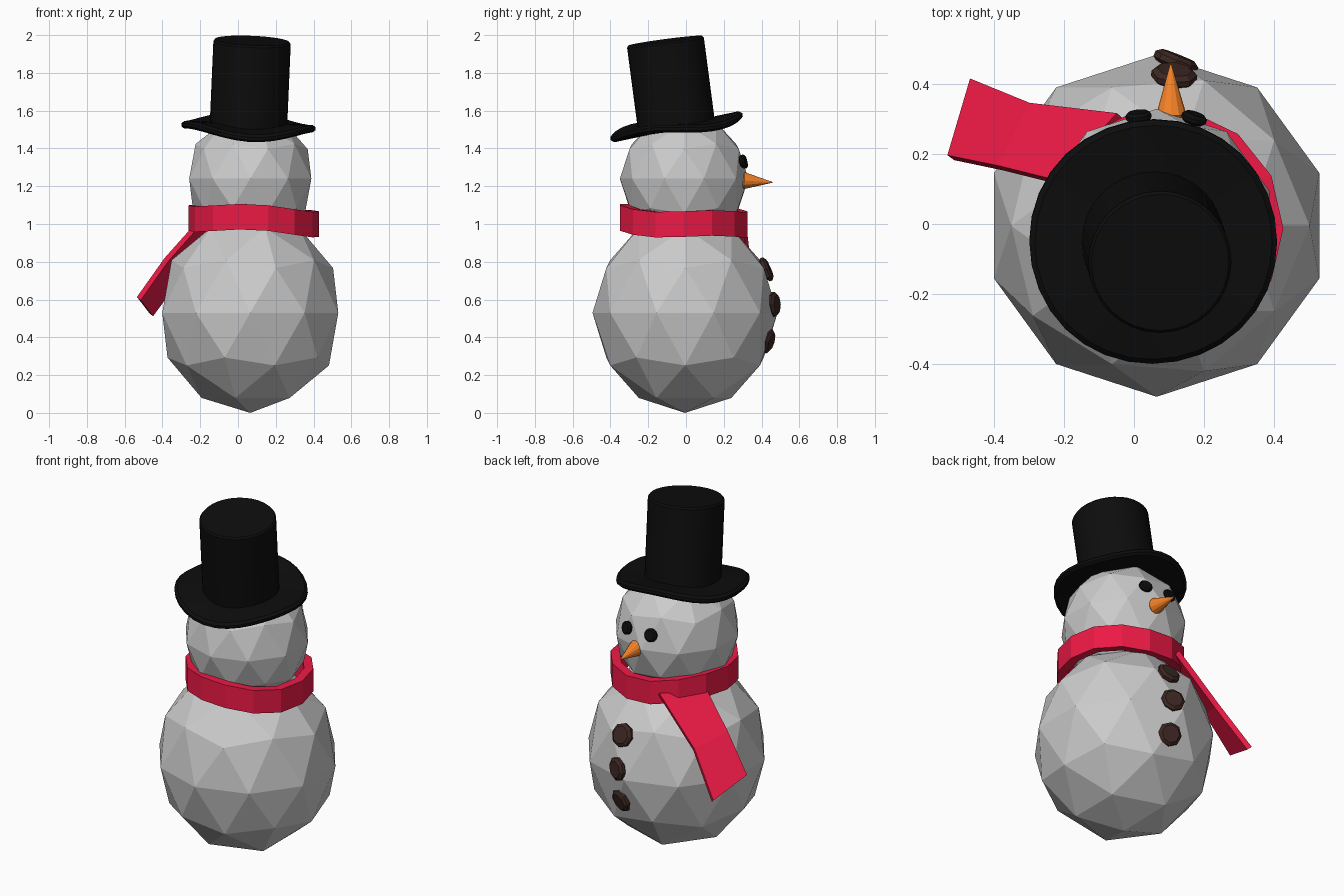
import bpy
from math import sin, cos, pi, radians
from mathutils import Vector, Euler

if "Cube" in bpy.data.objects:
    bpy.data.objects.remove(bpy.data.objects["Cube"])


def material(name, rgb):
    m = bpy.data.materials.new(name)
    m.diffuse_color = (*rgb, 1)
    m.use_nodes = True
    m.node_tree.nodes["Principled BSDF"].inputs["Base Color"].default_value = m.diffuse_color
    return m


RED = material("red_wool", (0.85, 0.01, 0.06))
BLACK = material("black_felt", (0.004, 0.004, 0.004))
ORANGE = material("orange", (0.9, 0.22, 0.02))
BROWN = material("brown", (0.045, 0.02, 0.016))


def mesh(name, verts, faces, mat):
    me = bpy.data.meshes.new(name)
    me.from_pydata(verts, [], faces)
    me.materials.append(mat)
    ob = bpy.data.objects.new(name, me)
    bpy.context.collection.objects.link(ob)
    return ob


def ball(name, loc, scale):
    bpy.ops.mesh.primitive_ico_sphere_add(subdivisions=2, radius=1, location=loc)
    ob = bpy.context.object
    ob.name = name
    ob.scale = scale


def lathe(name, profile, n, mat, lift=lambda r, a: 0, ring=False):
    """Spin (radius, z) points round z; ring=True joins last point to first."""
    verts, faces = [], []
    for r, z in profile:
        for i in range(n):
            a = 2 * pi * i / n
            verts.append((r * cos(a), r * sin(a), z + lift(r, a)))
    m = len(profile)
    for j in range(m if ring else m - 1):
        k = (j + 1) % m
        for i in range(n):
            h = (i + 1) % n
            faces.append((j * n + i, j * n + h, k * n + h, k * n + i))
    if not ring:
        faces.append(tuple(reversed(range(n))))
        faces.append(tuple(range((m - 1) * n, m * n)))
    return mesh(name, verts, faces, mat)


def aim(ob, loc, normal):
    ob.location = loc
    ob.rotation_euler = Vector(normal).to_track_quat('Z', 'Y').to_euler()


def disc(name, loc, normal, r, h, n, mat):
    ob = lathe(name, [(r * .75, -h), (r, -h * .4), (r, h * .4), (r * .75, h)], n, mat)
    aim(ob, loc, normal)


# Snow balls
ball("body", (0.065, -0.005, 0.53), (0.49, 0.49, 0.53))
ball("head", (0.065, -0.01, 1.24), (0.34, 0.34, 0.35))

# Tilted hat: crown and rippled brim
crown = lathe("hat_crown", [(.205, -.01), (.205, .45), (.197, .46)], 32, BLACK)
brim = lathe("hat_brim",
             [(.05, -.02), (.2, -.02), (.34, -.02), (.355, -.008),
              (.355, .008), (.34, .02), (.2, .02), (.05, .02)],
             32, BLACK,
             lambda r, a: .018 * (r / .355) ** 2 * cos(3 * (a - radians(95))))
for ob in (crown, brim):
    ob.location = (0.055, -0.05, 1.515)
    ob.rotation_euler = Euler((radians(7.5), radians(2.5), 0))
    bpy.context.view_layer.objects.active = ob
    bpy.ops.object.select_all(action='DESELECT')
    ob.select_set(True)
    bpy.ops.object.shade_smooth_by_angle(angle=radians(30))

# Scarf wrapped round the neck
wrap = lathe("scarf_wrap", [(.285, -.06), (.345, -.07), (.345, .065), (.295, .065)],
             14, RED,
             lambda r, a: -.016 * cos(a) - .012 * sin(a) + .01 * sin(3 * a), ring=True)
wrap.location = (0.083, -0.012, 1.018)

# Scarf tail: two edges lofted and thickened
outer = [(-.04, .31, 1.0), (-.29, .34, .75), (-.46, .41, .52)]
inner = [(-.22, .12, .99), (-.38, .16, .81), (-.525, .19, .605)]
tail = mesh("scarf_tail", outer + inner, [(0, 1, 4, 3), (1, 2, 5, 4)], RED)
sol = tail.modifiers.new("thickness", 'SOLIDIFY')
sol.thickness = 0.03
sol.offset = 0

# Face
nose = lathe("nose", [(.03, -.01), (.045, .01), (.002, .16)], 12, ORANGE)
aim(nose, (0.107, 0.298, 1.23), (-.01, 1, -.06))
disc("eye_left", (0.013, 0.308, 1.33), (-.1, 1, .25), .037, .014, 16, BLACK)
disc("eye_right", (0.172, 0.303, 1.33), (.3, .95, .25), .037, .014, 16, BLACK)

# Buttons
for i, (loc, nrm) in enumerate([((.115, .425, .76), (.1, .9, .4)),
                                ((.12, .465, .575), (.37, .93, .05)),
                                ((.117, .435, .38), (.3, .92, -.27))]):
    disc(f"button_{i + 1}", loc, nrm, .066, .02, 8, BROWN)
